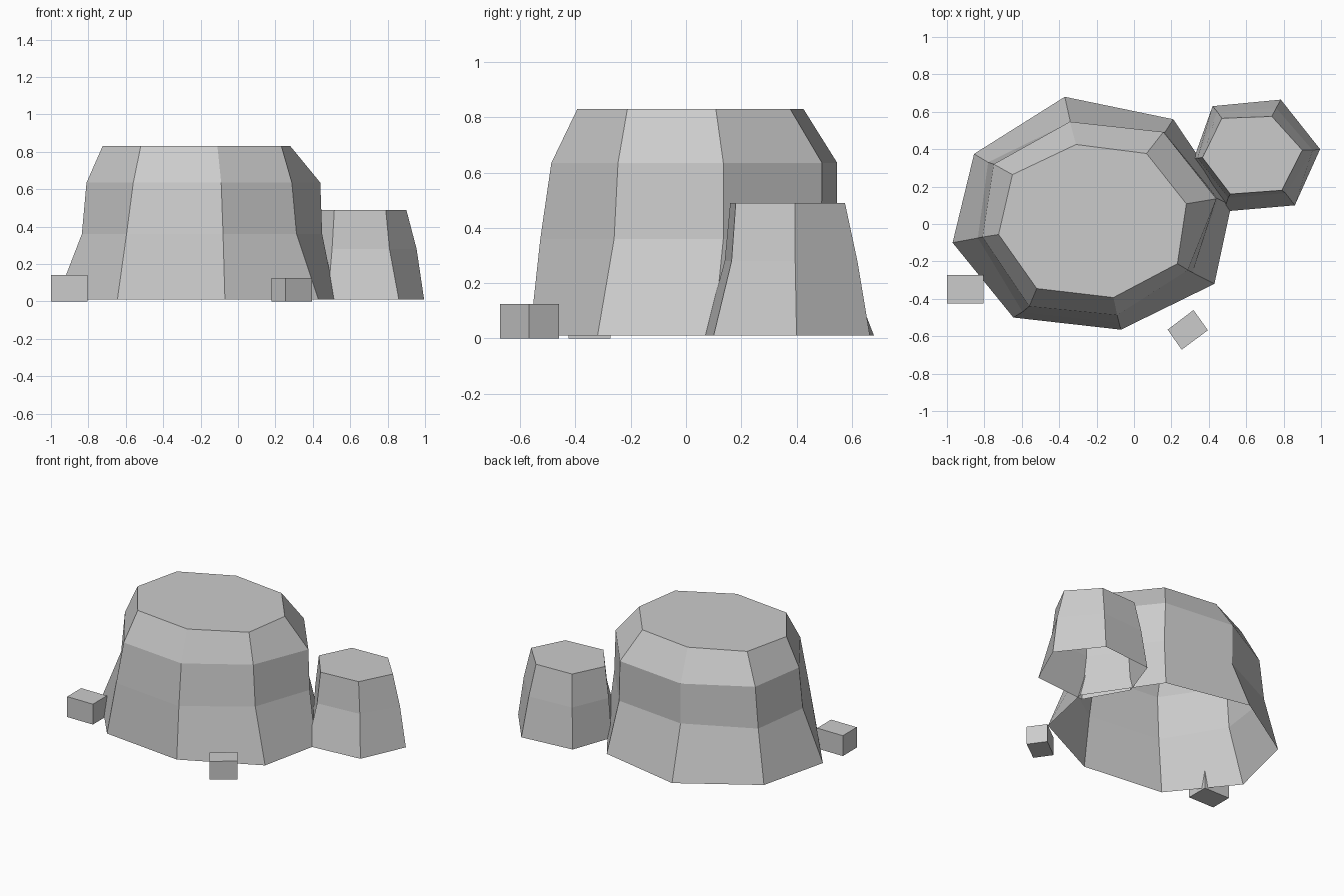
import bpy, bmesh

grey = bpy.data.materials.new("stone grey")
grey.diffuse_color = (0.6, 0.6, 0.6, 1)


def stack(name, rings, bottom=False):
    """Skin a list of (height, outline) rings, bottom to top, with a flat cap."""
    bm = bmesh.new()
    loops = [[bm.verts.new((x, y, z)) for x, y in pts] for z, pts in rings]
    n = len(loops[0])
    for a, b in zip(loops, loops[1:]):
        for i in range(n):
            j = (i + 1) % n
            bm.faces.new((a[i], a[j], b[j], b[i]))
    bm.faces.new(loops[-1])
    if bottom:
        bm.faces.new(loops[0][::-1])
    me = bpy.data.meshes.new(name)
    bm.to_mesh(me)
    bm.free()
    me.materials.append(grey)
    ob = bpy.data.objects.new(name, me)
    bpy.context.collection.objects.link(ob)
    return ob


# Large eight-sided boulder, open underneath
stack("large_boulder", [
    (0.01, [(-.97, -.10), (-.645, -.50), (-.07, -.565), (.43, -.32),
            (.52, .10), (.21, .56), (-.37, .68), (-.855, .375)]),
    (0.36, [(-.835, -.075), (-.596, -.47), (-.08, -.527), (.313, -.26),
            (.45, .135), (.165, .49), (-.34, .545), (-.78, .33)]),
    (0.635, [(-.81, -.07), (-.56, -.44), (-.09, -.487), (.288, -.246),
             (.44, .135), (.157, .492), (-.343, .547), (-.75, .32)]),
    (0.83, [(-.724, -.056), (-.52, -.345), (-.11, -.393), (.232, -.212),
            (.28, .108), (.067, .377), (-.31, .425), (-.65, .264)]),
])

# Small six-sided boulder, open underneath
stack("small_boulder", [
    (0.01, [(.48, .067), (.86, .10), (.995, .40),
            (.785, .665), (.42, .63), (.32, .35)]),
    (0.28, [(.503, .14), (.81, .165), (.955, .395),
            (.76, .62), (.445, .60), (.34, .353)]),
    (0.49, [(.515, .16), (.79, .18), (.90, .395),
            (.737, .575), (.47, .565), (.366, .355)]),
])

# Two loose square pebbles
for name, h, pts in (
    ("left_pebble", 0.14, [(-1, -.425), (-.805, -.425), (-.805, -.273), (-1, -.273)]),
    ("front_pebble", 0.125, [(.18, -.565), (.255, -.672), (.395, -.568), (.318, -.46)]),
):
    stack(name, [(0, pts), (h, pts)], bottom=True)
